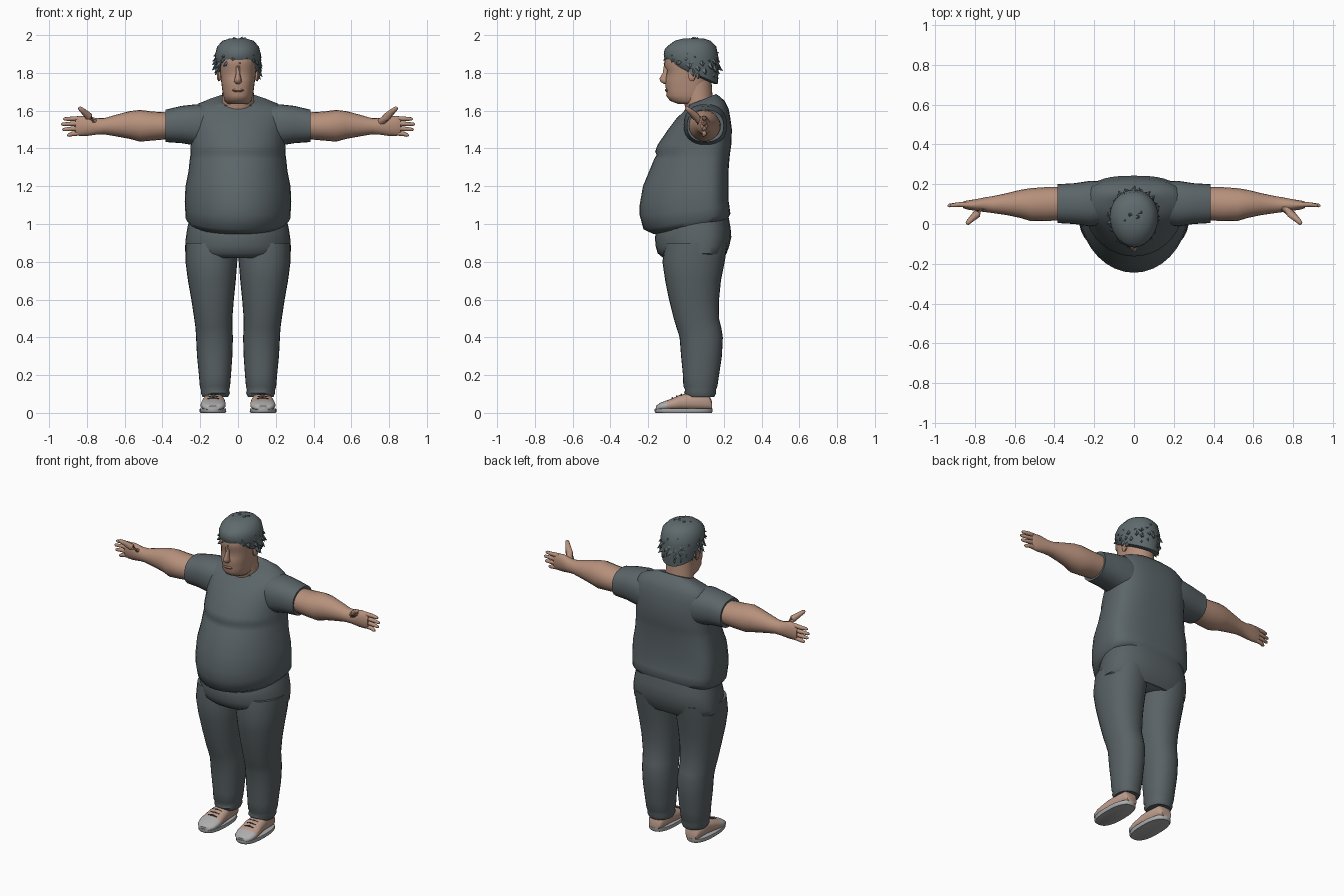
import bpy, bmesh, math, random
from mathutils import Vector

cube = bpy.data.objects.get("Cube")
if cube:
    bpy.data.objects.remove(cube, do_unlink=True)


def make_material(name, rgb):
    mat = bpy.data.materials.new(name)
    mat.use_nodes = True
    color = (*rgb, 1)
    mat.diffuse_color = color
    bsdf = mat.node_tree.nodes["Principled BSDF"]
    bsdf.inputs["Base Color"].default_value = color
    bsdf.inputs["Roughness"].default_value = 0.8
    return mat


SKIN = make_material("skin", (0.47, 0.28, 0.2))
LIPS = make_material("lips", (0.36, 0.19, 0.14))
SHIRT = make_material("shirt slate", (0.105, 0.13, 0.14))
PANTS = make_material("trouser slate", (0.1, 0.122, 0.13))
HAIR = make_material("hair slate", (0.115, 0.145, 0.155))
SHOE = make_material("shoe tan", (0.5, 0.33, 0.26))
RUBBER = make_material("rubber grey", (0.42, 0.42, 0.42))
LACE = make_material("lace dark", (0.04, 0.04, 0.045))


def finish(name, bm, mats, smooth=True, angle=50):
    """Turn a bmesh into a linked object with tidy normals and shading."""
    bmesh.ops.recalc_face_normals(bm, faces=bm.faces)
    mesh = bpy.data.meshes.new(name)
    bm.to_mesh(mesh)
    bm.free()
    for mat in mats:
        mesh.materials.append(mat)
    for poly in mesh.polygons:
        poly.use_smooth = smooth
    if smooth:
        mesh.set_sharp_from_angle(angle=math.radians(angle))
    obj = bpy.data.objects.new(name, mesh)
    bpy.context.collection.objects.link(obj)
    return obj


def skin_rings(bm, rings):
    """Bridge successive vertex rings and cap both ends."""
    n = len(rings[0])
    for low, high in zip(rings, rings[1:]):
        for i in range(n):
            j = (i + 1) % n
            bm.faces.new((low[i], low[j], high[j], high[i]))
    bm.faces.new(rings[0])
    bm.faces.new(rings[-1])


def signed_pow(v, e):
    return math.copysign(abs(v) ** e, v)


def loft(name, axis, stations, mats, side=1, mid=None, power=2.0, back_power=None, n=28):
    """Loft ovals along an axis; station = position, a range, b range, optional tilt."""
    bm = bmesh.new()
    rings = []
    for t, a0, a1, b0, b1, *tilt in stations:
        center = (b0 + b1) / 2 if mid is None else mid
        slope = tilt[0] if tilt else 0
        ring = []
        for i in range(n):
            ang = math.tau * i / n
            c, s = math.cos(ang), math.sin(ang)
            e = 2 / (back_power if back_power and s > 0 else power)
            a = (a0 + a1) / 2 + (a1 - a0) / 2 * signed_pow(c, e)
            b = center + (b1 - center if s > 0 else center - b0) * signed_pow(s, e)
            pos = t + slope * (b - center)
            x, y, z = {"x": (pos, a, b), "y": (a, pos, b), "z": (a, b, pos)}[axis]
            ring.append(bm.verts.new((x * side, y, z)))
        rings.append(ring)
    skin_rings(bm, rings)
    return finish(name, bm, mats)


def body_loft(name, stations, mats, **options):
    """Upright loft symmetric in x; station = height, half width, front, back, tilt."""
    return loft(name, "z", [(z, -w, w, *rest) for z, w, *rest in stations], mats, **options)


def tube(name, points, radii, mat, side=1, n=10):
    """Tapered round tube through a few points."""
    pts = [Vector((x * side, y, z)) for x, y, z in points]
    bm = bmesh.new()
    rings = []
    for k, (p, r) in enumerate(zip(pts, radii)):
        d = pts[min(k + 1, len(pts) - 1)] - pts[max(k - 1, 0)]
        u = d.orthogonal().normalized()
        v = d.normalized().cross(u)
        angles = [math.tau * i / n for i in range(n)]
        rings.append([bm.verts.new(p + r * (math.cos(q) * u + math.sin(q) * v)) for q in angles])
    skin_rings(bm, rings)
    return finish(name, bm, [mat])


# Shirt with heavy belly, chest fold and sloping collar
body_loft("shirt_body", [
    (1.0, .255, -.17, .22, .2), (1.03, .277, -.225, .235, .18), (1.08, .28, -.245, .23, .1),
    (1.12, .282, -.245, .225, .05), (1.2, .278, -.228, .225), (1.28, .262, -.195, .225),
    (1.345, .255, -.168, .23), (1.365, .252, -.156, .232), (1.385, .252, -.163, .235),
    (1.42, .25, -.15, .24), (1.5, .25, -.095, .243), (1.56, .255, -.05, .235),
    (1.6, .25, -.02, .225, .1), (1.63, .215, 0, .205, .2), (1.65, .16, .01, .18, .3),
    (1.664, .115, 0, .16, .4), (1.662, .085, 0, .148, .4)],
    [SHIRT], mid=.1, back_power=2.7, n=36)

# Trouser seat
body_loft("trouser_hips", [
    (1.04, .255, -.1, .225), (.98, .268, -.15, .236), (.93, .276, -.165, .24),
    (.88, .28, -.16, .228), (.845, .279, -.15, .215), (.82, .24, -.12, .2)],
    [PANTS], mid=.09, back_power=2.5, n=36)

# Neck, head and facial features
body_loft("neck", [(1.6, .088, 0, .15), (1.68, .084, -.02, .14), (1.76, .08, -.03, .135)], [SKIN])
body_loft("head", [
    (1.635, .055, -.04, .06), (1.652, .07, -.085, .08), (1.68, .079, -.105, .1),
    (1.705, .083, -.102, .11), (1.73, .086, -.11, .115), (1.77, .091, -.108, .13),
    (1.815, .096, -.1, .145), (1.84, .098, -.117, .15), (1.88, .1, -.11, .15),
    (1.93, .09, -.09, .14), (1.96, .05, -.04, .1)], [SKIN], mid=.02, power=2.3)
body_loft("nose", [
    (1.742, .012, -.118, -.08), (1.752, .021, -.136, -.08), (1.77, .017, -.142, -.08),
    (1.8, .01, -.124, -.08), (1.84, .013, -.118, -.08)], [SKIN], n=10)
body_loft("mouth", [(1.7, .02, -.106, -.09), (1.708, .032, -.112, -.09), (1.716, .02, -.109, -.09)],
          [LIPS], n=12)

# Hair cap rising toward the front hairline
body_loft("hair_cap", [
    (1.79, .09, -.1, .15, -.45), (1.8, .11, -.113, .168, -.45), (1.85, .121, -.118, .172, -.3),
    (1.9, .121, -.114, .172, -.15), (1.94, .11, -.1, .16), (1.97, .082, -.06, .13),
    (1.983, .04, -.01, .09)], [HAIR], mid=.04)

# Hair tufts: drooping pyramids spread evenly over the scalp
random.seed(4)
bm = bmesh.new()
scalp, size = Vector((0, .032, 1.865)), Vector((.118, .14, .12))
count = 130
for i in range(count):
    h = 1 - 2 * (i + .5) / count
    ang = i * math.pi * (3 - math.sqrt(5))
    flat = math.sqrt(1 - h * h)
    d = Vector((flat * math.cos(ang), flat * math.sin(ang), h))
    if d.z < -.4 - .45 * d.y:
        continue
    out = Vector(a * b for a, b in zip(d, size))
    u = d.cross(Vector((0, .1, 1))).normalized()
    v = d.cross(u)
    base = scalp + out * .9
    tip = scalp + out * random.uniform(1.08, 1.2) + u * random.uniform(-.015, .03)
    tip.z = min(tip.z - .035 * flat, 2.0)
    corners = [bm.verts.new(base + u * a + v * b)
               for a, b in ((.027, 0), (0, .027), (-.027, 0), (0, -.027))]
    point = bm.verts.new(tip)
    for k in range(4):
        bm.faces.new((corners[k], corners[(k + 1) % 4], point))
    bm.faces.new(corners)
finish("hair_tufts", bm, [HAIR], smooth=False)

for side, label in ((1, "left"), (-1, "right")):
    # Ear
    loft(label + "_ear", "x", [
        (.085, .015, .045, 1.765, 1.815), (.102, .01, .052, 1.755, 1.825),
        (.11, .02, .05, 1.765, 1.82)], [SKIN], side, n=12)

    # Sleeve, arm and palm
    loft(label + "_sleeve", "x", [
        (.15, 0, .215, 1.4, 1.625), (.22, -.012, .217, 1.415, 1.634), (.3, 0, .205, 1.428, 1.625),
        (.384, .005, .2, 1.434, 1.605), (.38, .02, .185, 1.45, 1.59)], [SHIRT], side, power=2.3)
    loft(label + "_arm", "x", [
        (.36, .02, .185, 1.45, 1.59), (.45, .014, .185, 1.442, 1.595), (.52, .015, .18, 1.436, 1.604),
        (.57, .03, .172, 1.45, 1.598), (.64, .045, .155, 1.463, 1.58), (.71, .055, .14, 1.475, 1.56),
        (.75, .06, .134, 1.473, 1.56), (.8, .067, .124, 1.466, 1.574),
        (.84, .073, .118, 1.466, 1.57), (.86, .08, .112, 1.475, 1.56)], [SKIN], side, n=20)

    # Four fingers fanned in height, plus the thumb
    fingers = (("index", .925, 1.556), ("middle", .937, 1.528), ("ring", .93, 1.5), ("little", .905, 1.47))
    for k, (finger, reach, z) in enumerate(fingers):
        root = 1.558 - .025 * k
        tube(f"{label}_{finger}_finger",
             [(.83, .096, root), (.88, .098, (root + z) / 2), (reach - .008, .093, z), (reach, .092, z)],
             (.014, .012, .009, .004), SKIN, side)
    tube(label + "_thumb",
         [(.755, .085, 1.535), (.79, .05, 1.57), (.82, .022, 1.598), (.838, .004, 1.613), (.842, 0, 1.616)],
         (.025, .021, .015, .011, .004), SKIN, side)

    # Trouser leg with gathered cuff
    loft(label + "_trouser_leg", "z", [
        (.9, 0, .278, -.11, .22), (.8, .004, .278, -.125, .205), (.7, .012, .265, -.11, .185),
        (.6, .022, .247, -.09, .175), (.5, .03, .232, -.065, .175), (.45, .03, .225, -.05, .187),
        (.4, .027, .222, -.034, .195), (.3, .03, .217, -.026, .19), (.2, .037, .207, -.016, .175),
        (.14, .042, .202, -.014, .166), (.122, .047, .197, -.004, .158),
        (.105, .043, .197, -.01, .16), (.085, .052, .188, .005, .15)], [PANTS], side, power=2.2)

    # Shoe: rubber sole, tan upper with rubber toe, dark laces
    loft(label + "_sole", "z", [
        (0, .067, .198, -.16, .136), (.008, .062, .204, -.167, .141), (.024, .064, .202, -.165, .141)],
        [RUBBER], side, power=2.5)
    upper = loft(label + "_shoe", "y", [
        (.138, .095, .165, .015, .06), (.12, .08, .178, .012, .1), (.03, .075, .18, .012, .108),
        (-.03, .068, .19, .012, .096), (-.08, .065, .198, .012, .074), (-.1, .066, .198, .012, .067),
        (-.135, .074, .19, .012, .054), (-.16, .1, .165, .012, .036)],
        [SHOE, RUBBER], side, power=2.4)
    for poly in upper.data.polygons:
        if poly.center.y < -.09:
            poly.material_index = 1
    for k in range(3):
        y, z = -.025 - .024 * k, .096 - .009 * k
        tube(f"{label}_lace_{k + 1}", [(.1, y, z - .004), (.13, y, z + .002), (.16, y, z - .004)],
             (.004, .004, .004), LACE, side, n=6)
